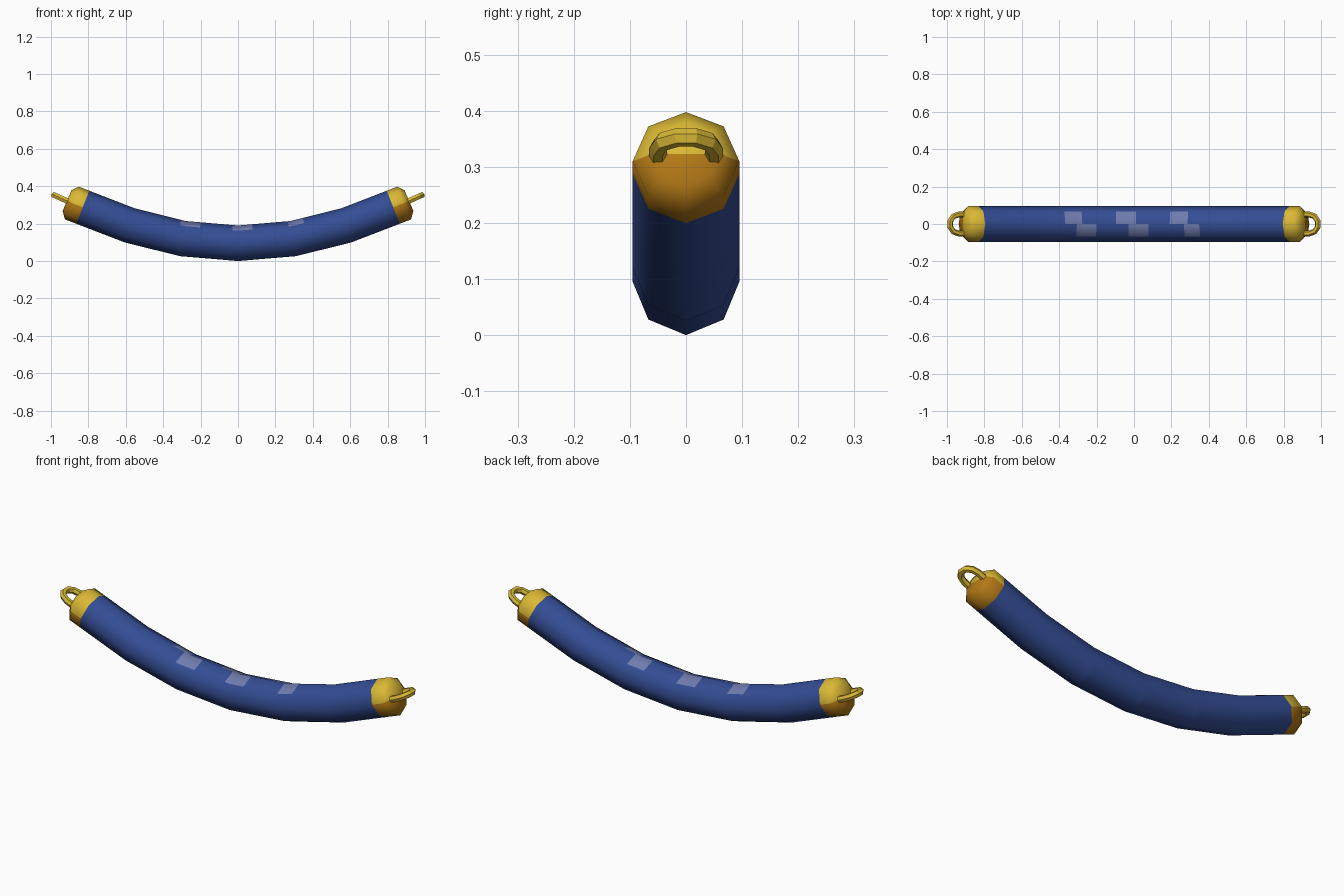
import bpy, bmesh, math
from mathutils import Vector

if "Cube" in bpy.data.objects:
    bpy.data.objects.remove(bpy.data.objects["Cube"])


def material(name, rgb):
    m = bpy.data.materials.new(name)
    m.diffuse_color = (*rgb, 1)
    m.use_nodes = True
    m.node_tree.nodes["Principled BSDF"].inputs["Base Color"].default_value = m.diffuse_color
    return m


BLUE = material("blue", (0.034, 0.075, 0.30))
SHEEN = material("pale_blue", (0.16, 0.20, 0.42))
GOLD = material("gold", (0.70, 0.48, 0.035))
BRONZE = material("bronze", (0.45, 0.19, 0.008))

N = 8
R = 0.095
# centre line of the right half: x, z, tilt in degrees
HALF = [(0, 0.095, 0), (0.295, 0.12, 8.5), (0.577, 0.19, 16), (0.888, 0.31, 23)]
KEYS = [(-x, z, -t) for x, z, t in reversed(HALF[1:])] + HALF


def section(x, z, tilt, r=R):
    """Octagon across the bent centre line."""
    t = math.radians(tilt)
    out = []
    for k in range(N):
        a = 2 * math.pi * k / N
        up = r * math.sin(a)
        out.append(Vector((x - up * math.sin(t), r * math.cos(a), z + up * math.cos(t))))
    return out


def section_at(s):
    """Octagon anywhere along the faceted tube."""
    for a, b in zip(KEYS, KEYS[1:]):
        if a[0] <= s <= b[0]:
            f = (s - a[0]) / (b[0] - a[0])
            return [p.lerp(q, f) for p, q in zip(section(*a), section(*b))]


def loft(bm, rings, rule):
    """Skin rings of points; rule(segment, side) gives the material slot."""
    vs = [[bm.verts.new(p) for p in r] for r in rings]
    n = len(rings[0])
    for i in range(len(vs) - 1):
        for k in range(n):
            j = (k + 1) % n
            f = bm.faces.new((vs[i][k], vs[i][j], vs[i + 1][j], vs[i + 1][k]))
            f.material_index = rule(i, k)
    return vs


def finish(bm, name, mats, angle):
    bmesh.ops.recalc_face_normals(bm, faces=bm.faces)
    me = bpy.data.meshes.new(name)
    bm.to_mesh(me)
    bm.free()
    for m in mats:
        me.materials.append(m)
    ob = bpy.data.objects.new(name, me)
    bpy.context.collection.objects.link(ob)
    bpy.ops.object.select_all(action='DESELECT')
    ob.select_set(True)
    bpy.context.view_layer.objects.active = ob
    bpy.ops.object.shade_smooth_by_angle(angle=math.radians(angle))


# curved tube, with pale patches cut into its two top facets
CAP = 0.83
PATCHES = {2: [(-0.32, -0.21), (-0.03, 0.08), (0.28, 0.365)],
           1: [(-0.385, -0.29), (-0.10, 0.01), (0.20, 0.30)]}   # facet: spans
# facet 1 is the rear top one, facet 2 the front top one
cuts = {-CAP, CAP} | {k[0] for k in KEYS if abs(k[0]) < CAP}
for spans in PATCHES.values():
    for span in spans:
        cuts |= set(span)
cuts = sorted(cuts)


def tube_rule(i, k):
    mid = (cuts[i] + cuts[i + 1]) / 2
    return int(any(a < mid < b for a, b in PATCHES.get(k, [])))


bm = bmesh.new()
loft(bm, [section_at(s) for s in cuts], tube_rule)
finish(bm, "curved_tube", [BLUE, SHEEN], 50)

for side, label in ((1, "right"), (-1, "left")):
    # end cap: gold above its middle line, bronze below
    bm = bmesh.new()
    rings = [section_at(side * CAP), section_at(side * 0.888),
             section(side * 0.914, 0.323, side * 23, 0.06)]
    vs = loft(bm, rings, lambda i, k: int(k >= N // 2))
    end = vs[-1]
    bm.faces.new(end[:5]).material_index = 0
    bm.faces.new(end[4:] + end[:1]).material_index = 1
    finish(bm, label + "_end_cap", [GOLD, BRONZE], 53)

    # U-shaped link fixed in the cap
    t = math.radians(24)
    out = Vector((side * math.cos(t), 0, math.sin(t)))
    up = Vector((-side * math.sin(t), 0, math.cos(t)))
    centre = Vector((side * 0.9395, 0, 0.333))
    path = [(-0.045, -90)] + [(0, a) for a in (-90, -54, -18, 18, 54, 90)] + [(-0.045, 90)]
    rings = []
    for shift, deg in path:
        a = math.radians(deg)
        radial = out * math.cos(a) + Vector((0, math.sin(a), 0))
        c = centre + out * shift + radial * 0.05
        rings.append([c + radial * 0.016 * math.cos(b) + up * 0.017 * math.sin(b)
                      for b in (math.pi * k / 3 for k in range(6))])
    bm = bmesh.new()
    vs = loft(bm, rings, lambda i, k: 0)
    bm.faces.new(vs[0])
    bm.faces.new(vs[-1])
    finish(bm, label + "_link", [GOLD], 30)
